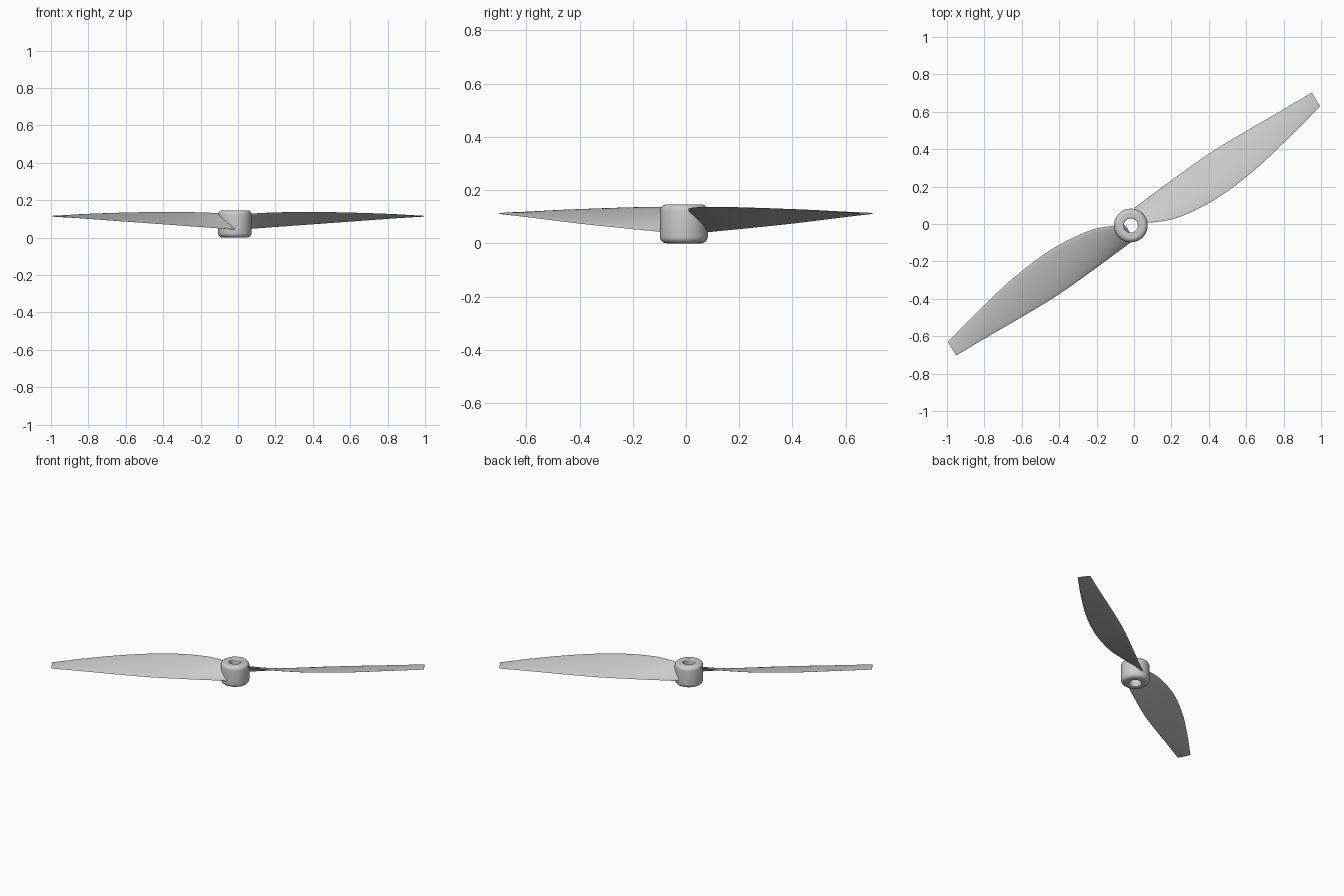
import bpy, bmesh, math
from mathutils import Vector, Matrix

cube = bpy.data.objects.get("Cube")
if cube:
    bpy.data.objects.remove(cube, do_unlink=True)

grey = bpy.data.materials.new("light grey plastic")
grey.use_nodes = True
grey.diffuse_color = (0.6, 0.6, 0.6, 1)
grey.node_tree.nodes["Principled BSDF"].inputs["Base Color"].default_value = (0.6, 0.6, 0.6, 1)


def finish(bm, name, angle):
    bmesh.ops.recalc_face_normals(bm, faces=bm.faces[:])
    mesh = bpy.data.meshes.new(name)
    bm.to_mesh(mesh)
    bm.free()
    mesh.materials.append(grey)
    obj = bpy.data.objects.new(name, mesh)
    bpy.context.collection.objects.link(obj)
    bpy.ops.object.select_all(action='DESELECT')
    obj.select_set(True)
    bpy.context.view_layer.objects.active = obj
    bpy.ops.object.shade_smooth_by_angle(angle=math.radians(angle))
    return obj


def skin(bm, loops, closed):
    """Bridge rings of points with quads."""
    rings = [[bm.verts.new(p) for p in loop] for loop in loops]
    n = len(rings[0])
    pairs = list(zip(rings, rings[1:])) + ([(rings[-1], rings[0])] if closed else [])
    for a, b in pairs:
        for i in range(n):
            j = (i + 1) % n
            bm.faces.new((a[i], a[j], b[j], b[i]))
    return rings


# Hub: rounded tube with a shaft hole
R, HOLE, H = 0.09, 0.038, 0.146


def fillet(r, z, rad, start):
    return [(r + rad * math.cos(math.radians(start + 15 * k)),
             z + rad * math.sin(math.radians(start + 15 * k))) for k in range(7)]


BEVEL, LIP = 0.025, 0.006
profile = (fillet(R - BEVEL, BEVEL, BEVEL, -90) + fillet(R - BEVEL, H - BEVEL, BEVEL, 0)
           + fillet(HOLE + LIP, H - LIP, LIP, 90) + fillet(HOLE + LIP, LIP, LIP, 180))
SIDES = 48
bm = bmesh.new()
skin(bm, [[(r * math.cos(a), r * math.sin(a), z)
           for a in (math.tau * k / SIDES for k in range(SIDES))] for r, z in profile], True)
hub = finish(bm, "hub", 40)
hub.location = (-0.017, -0.008, 0)

# Blade outline: low straight edge and high curved edge, root to tip
low_edge = [Vector((x, y, 0.042 + 0.073 * x)) for x, y in
            [(0, 0.085), (0.09, 0.152), (0.2, 0.233), (0.4, 0.375),
             (0.6, 0.497), (0.8, 0.613), (0.95, 0.703)]]
high_edge = [Vector(p) for p in
             [(0.045, 0.008, 0.125), (0.13, 0.012, 0.131), (0.25, 0.04, 0.135),
              (0.44, 0.135, 0.136), (0.64, 0.285, 0.132), (0.83, 0.463, 0.125),
              (0.995, 0.63, 0.115)]]


def smooth_path(pts, steps=6):
    """Catmull-Rom resampling."""
    ext = [2 * pts[0] - pts[1]] + pts + [2 * pts[-1] - pts[-2]]
    out = []
    for a, b, c, d in zip(ext, ext[1:], ext[2:], ext[3:]):
        for k in range(steps):
            t = k / steps
            out.append(0.5 * (2 * b + (c - a) * t + (2 * a - 5 * b + 4 * c - d) * t * t
                              + (3 * b - a - 3 * c + d) * t ** 3))
    return out + [pts[-1]]


def section(low, high, t):
    """Thin cambered airfoil between the two edges."""
    chord = high - low
    along = Vector((0.82, 0.57, 0))
    up = along.cross(chord).normalized()
    up = up if up.z > 0 else -up
    thick = 0.009 - 0.006 * t
    camber = 0.05 * chord.length * (1 - t)
    N = 12
    ring = []
    for k in range(2 * N):
        a = math.pi * k / N
        c = 0.5 - 0.5 * math.cos(a)
        ring.append(low + chord * c + up * (camber * 2 * c * (1 - c) + thick * math.sin(a)))
    return ring


def blade(name, turn):
    lows, highs = smooth_path(low_edge), smooth_path(high_edge)
    last = len(lows) - 1
    bm = bmesh.new()
    rings = skin(bm, [section(l, h, i / last) for i, (l, h) in enumerate(zip(lows, highs))], False)
    bm.faces.new(rings[0])
    bm.faces.new(rings[-1])
    bmesh.ops.transform(bm, matrix=Matrix.Rotation(turn, 4, 'Z'), verts=bm.verts[:])
    return finish(bm, name, 50)


blade("left_blade", 0)
blade("right_blade", math.pi)
